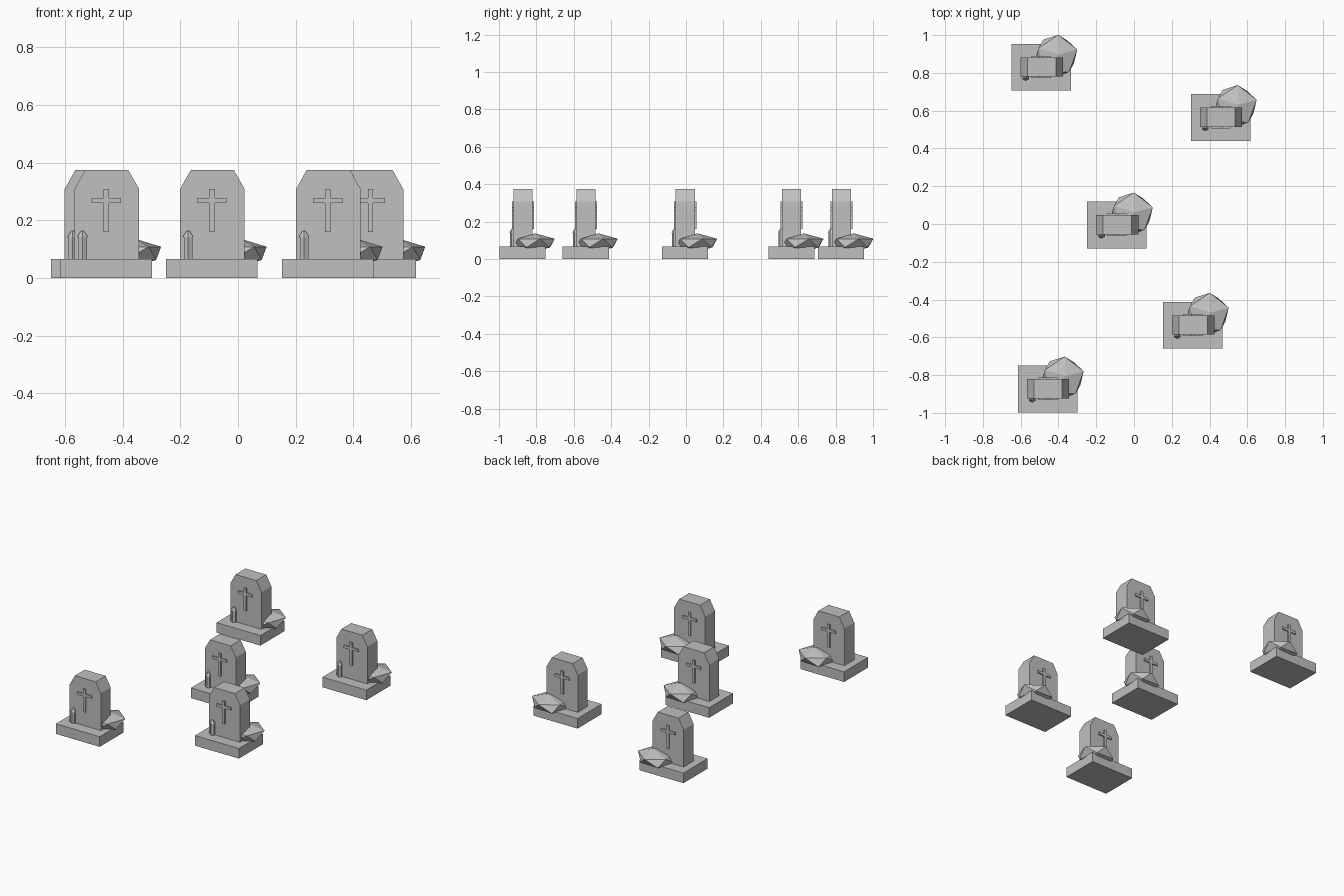
import bpy
import bmesh
import math
from mathutils import Matrix, Vector

cube = bpy.data.objects.get("Cube")
if cube:
    bpy.data.objects.remove(cube, do_unlink=True)

# Single stone colour
stone = bpy.data.materials.new("grey_stone")
stone.use_nodes = True
colour = (0.53, 0.53, 0.53, 1)
stone.diffuse_color = colour
stone.node_tree.nodes["Principled BSDF"].inputs["Base Color"].default_value = colour


def finish(bm, name):
    """Turn a bmesh into a flat-shaded mesh that every grave can share."""
    bmesh.ops.recalc_face_normals(bm, faces=bm.faces)
    mesh = bpy.data.meshes.new(name)
    bm.to_mesh(mesh)
    bm.free()
    mesh.materials.append(stone)
    return mesh


def prism(name, outline, y0, y1):
    """Extrude an (x, z) outline from y0 to y1."""
    bm = bmesh.new()
    face = bm.faces.new([bm.verts.new((x, y0, z)) for x, z in outline])
    new = bmesh.ops.extrude_face_region(bm, geom=[face])["geom"]
    verts = [v for v in new if isinstance(v, bmesh.types.BMVert)]
    bmesh.ops.translate(bm, verts=verts, vec=(0, y1 - y0, 0))
    return finish(bm, name)


def mirrored(half, cx):
    """Complete a right-hand half outline about the line x = cx."""
    right = [(cx + x, z) for x, z in half]
    left = [(cx - x, z) for x, z in reversed(half)]
    return right + left


def lantern():
    """Six-sided post with a wider tapered cap."""
    bm = bmesh.new()
    for r1, r2, z0, z1 in ((0.017, 0.017, 0.06, 0.142), (0.021, 0.006, 0.142, 0.163)):
        place = Matrix.Translation((-0.173, -0.057, (z0 + z1) / 2))
        bmesh.ops.create_cone(bm, cap_ends=True, segments=6, radius1=r1, radius2=r2,
                              depth=z1 - z0, matrix=place)
    return finish(bm, "lantern")


def boulder():
    """Flattened, leaning twenty-faced rock: two staggered rings and two tips."""
    bm = bmesh.new()
    centre = Vector((-0.012, 0.055, 0.085))
    points = [Vector((0, 0, 0.052)), Vector((0, 0, -0.052))]
    for start, z in ((16, 0.023), (52, -0.023)):
        for k in range(5):
            a = math.radians(start + 72 * k)
            points.append(Vector((0.108 * math.cos(a), 0.108 * math.sin(a), z)))
    for p in points:
        lean = Vector((0.33 * p.z, 0.15 * p.z, 0))
        bm.verts.new(centre + p + lean)
    bmesh.ops.convex_hull(bm, input=bm.verts)
    return finish(bm, "boulder")


# Outlines of the plinth, slab and raised cross
plinth = mirrored([(0.158, 0), (0.158, 0.066)], -0.091)
slab = mirrored([(0.112, 0.06), (0.112, 0.308), (0.075, 0.374)], -0.089)
cross = mirrored([(0.009, 0.159), (0.009, 0.26), (0.051, 0.26), (0.051, 0.277),
                  (0.009, 0.277), (0.009, 0.308)], -0.091)

parts = {
    "plinth": prism("plinth", plinth, -0.129, 0.118),
    "headstone": prism("headstone", slab, -0.055, 0.047),
    "front_cross": prism("front_cross", cross, -0.063, -0.05),
    "back_cross": prism("back_cross", cross, 0.042, 0.055),
    "lantern": lantern(),
    "boulder": boulder(),
}

# Five identical graves
spots = [(0, 0), (-0.366, -0.868), (0.402, -0.531), (0.55, 0.569), (-0.4, 0.835)]
for number, (x, y) in enumerate(spots, 1):
    for name, mesh in parts.items():
        ob = bpy.data.objects.new(f"{name}_{number}", mesh)
        ob.location = (x, y, 0)
        bpy.context.collection.objects.link(ob)
